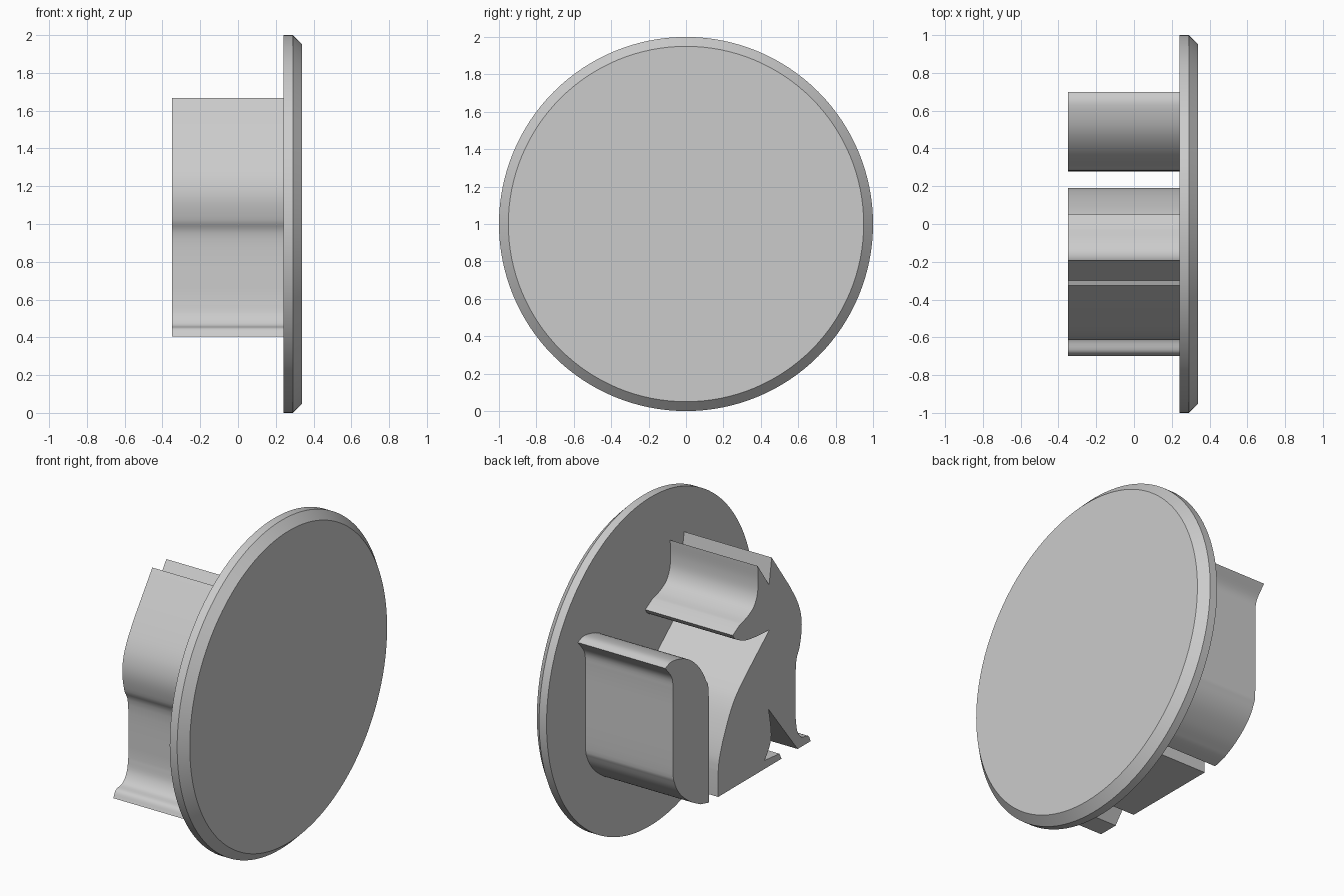
import bpy, bmesh, math
from mathutils import Vector, Matrix

cube = bpy.data.objects.get("Cube")
if cube:
    bpy.data.objects.remove(cube, do_unlink=True)

grey = bpy.data.materials.new("plain_grey")
grey.use_nodes = True
COLOUR = (0.6, 0.6, 0.6, 1)
grey.diffuse_color = COLOUR
grey.node_tree.nodes["Principled BSDF"].inputs["Base Color"].default_value = COLOUR


def finish(name, bm):
    """Turn a bmesh into a smooth-shaded object with sharp corners."""
    bmesh.ops.recalc_face_normals(bm, faces=bm.faces)
    mesh = bpy.data.meshes.new(name)
    bm.to_mesh(mesh)
    bm.free()
    mesh.materials.append(grey)
    obj = bpy.data.objects.new(name, mesh)
    bpy.context.collection.objects.link(obj)
    bpy.ops.object.select_all(action='DESELECT')
    obj.select_set(True)
    bpy.context.view_layer.objects.active = obj
    bpy.ops.object.shade_smooth_by_angle(angle=math.radians(30))


def spline(points, steps=5):
    """Smooth curve through the points, leaving out the last one."""
    p = [Vector(q) for q in points]
    if len(p) == 2:
        return p[:1]
    p = [2 * p[0] - p[1]] + p + [2 * p[-1] - p[-2]]
    out = []
    for a, b, c, d in zip(p, p[1:], p[2:], p[3:]):
        for i in range(steps):
            t = i / steps
            out.append(0.5 * (2 * b + (c - a) * t + (2 * a - 5 * b + 4 * c - d) * t ** 2
                              + (3 * b - a - 3 * c + d) * t ** 3))
    return out


def relief(name, runs, x0=-0.35, x1=0.245):
    """Extrude an outline of smooth runs, given as (y, z), along x."""
    outline = []
    for run, following in zip(runs, runs[1:] + runs[:1]):
        outline += spline(run + following[:1])
    bm = bmesh.new()
    face = bm.faces.new([bm.verts.new((x0, p.x, p.y)) for p in outline])
    ext = bmesh.ops.extrude_face_region(bm, geom=[face], use_keep_orig=True)
    bmesh.ops.translate(bm, vec=(x1 - x0, 0, 0),
                        verts=[g for g in ext["geom"] if isinstance(g, bmesh.types.BMVert)])
    finish(name, bm)


# Round base plate with a chamfered outer rim
bm = bmesh.new()
rings = []
for x, r in ((0.24, 1), (0.29, 1), (0.34, 0.95)):
    turn = [math.tau * i / 128 for i in range(128)]
    rings.append([bm.verts.new((x, r * math.cos(a), 1 + r * math.sin(a))) for a in turn])
for low, high in zip(rings, rings[1:]):
    for i in range(128):
        j = (i + 1) % 128
        bm.faces.new((low[i], low[j], high[j], high[i]))
bm.faces.new(rings[0])
bm.faces.new(rings[-1])
finish("base_plate", bm)

# Curved side block: domed top, rounded lower corner, flared tip
relief("side_block", [
    [(0.70, 1.383), (0.63, 1.40), (0.50, 1.365), (0.39, 1.283), (0.31, 1.165), (0.28, 1.04)],
    [(0.28, 0.405)],
    [(0.36, 0.425), (0.46, 0.48), (0.555, 0.56), (0.61, 0.65), (0.625, 0.75)],
    [(0.625, 1.21), (0.635, 1.30)],
])

# Main block: curled crest, notched top, rounded back and two small feet
relief("main_block", [
    [(-0.02, 1.375), (-0.09, 1.395), (-0.15, 1.43), (-0.185, 1.49), (-0.195, 1.57)],
    [(-0.19, 1.667)],
    [(-0.30, 1.51)],
    [(-0.325, 1.667)],
    [(-0.50, 1.425), (-0.57, 1.31), (-0.605, 1.22), (-0.614, 1.127), (-0.594, 1.02),
     (-0.558, 0.92)],
    [(-0.556, 0.60), (-0.57, 0.52), (-0.61, 0.465), (-0.675, 0.447)],
    [(-0.70, 0.405)],
    [(-0.575, 0.405)],
    [(-0.295, 0.754), (-0.315, 0.65), (-0.32, 0.57), (-0.295, 0.508)],
    [(-0.256, 0.457)],
    [(-0.40, 0.443)],
    [(-0.42, 0.405)],
    [(0.19, 0.405)],
    [(0.19, 0.56), (0.177, 0.64), (0.13, 0.765), (0.053, 0.91), (-0.043, 1.015)],
    [(-0.304, 1.235)],
    [(-0.19, 1.24), (-0.072, 1.259), (0.02, 1.30)],
    [(0.05, 1.335)],
])
